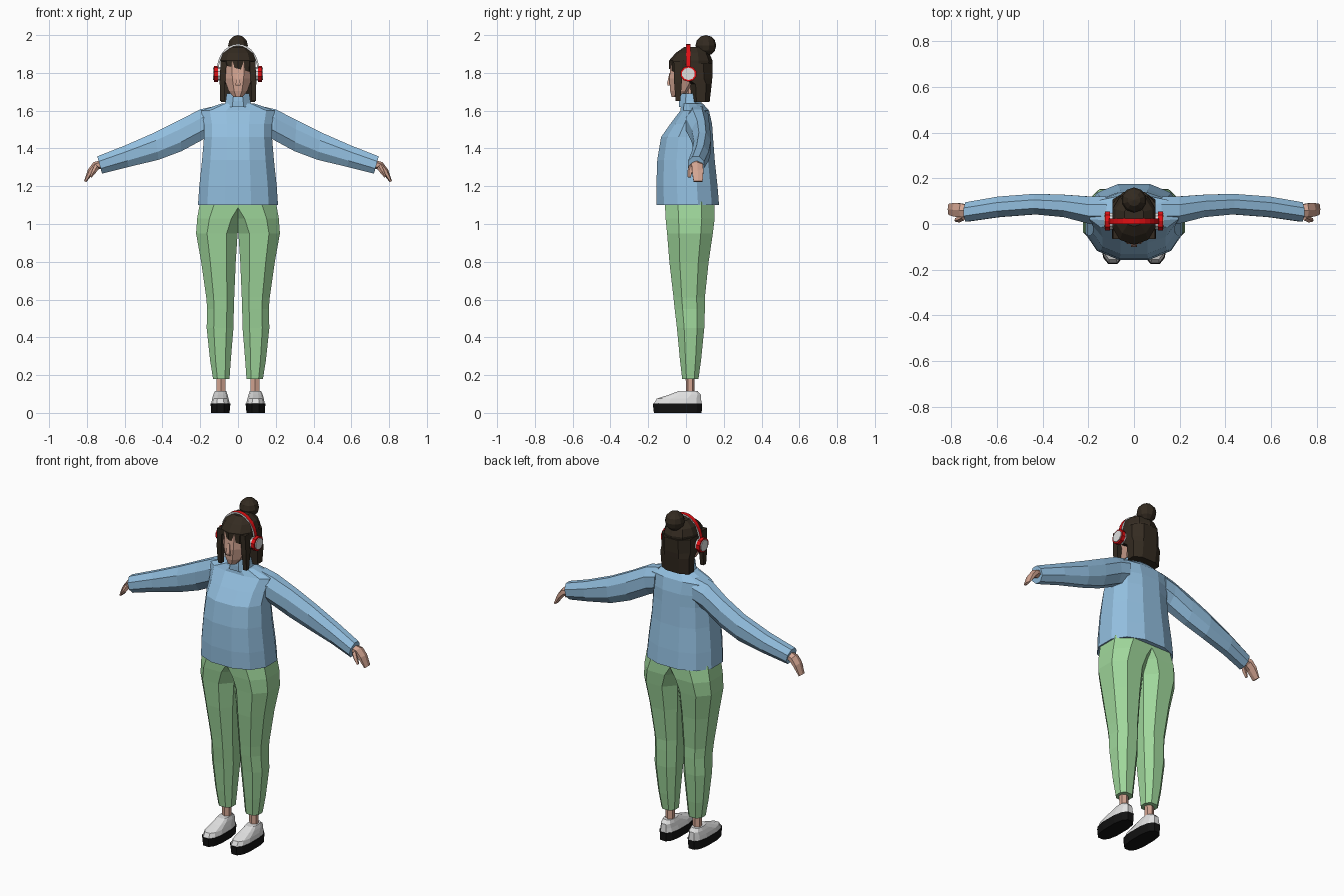
import bpy, bmesh, math
from mathutils import Vector


def material(name, rgb):
    m = bpy.data.materials.new(name)
    m.diffuse_color = (*rgb, 1)
    return m


BLUE = material("sweater blue", (0.29, 0.52, 0.74))
GREEN = material("trouser green", (0.35, 0.68, 0.33))
HAIR = material("dark brown", (0.034, 0.024, 0.015))
SKIN = material("skin", (0.66, 0.38, 0.29))
RED = material("red", (0.75, 0.005, 0.007))
WHITE = material("off white", (0.75, 0.75, 0.75))
BLACK = material("black", (0.006, 0.006, 0.006))


def finish(name, bm, mats, mirror=False):
    bmesh.ops.recalc_face_normals(bm, faces=bm.faces)
    me = bpy.data.meshes.new(name)
    bm.to_mesh(me)
    bm.free()
    for m in mats:
        me.materials.append(m)
    ob = bpy.data.objects.new(name, me)
    bpy.context.collection.objects.link(ob)
    if mirror:
        ob.modifiers.new("mirror", 'MIRROR').use_mirror_merge = False
    return ob


def unit_ring(n, p):
    """Closed outline filling the -1..1 square; smaller p is boxier."""
    pts = []
    for i in range(n):
        t = 2 * math.pi * (i + 0.5) / n
        c, s = math.cos(t), math.sin(t)
        pts.append((math.copysign(abs(c) ** p, c), math.copysign(abs(s) ** p, s)))
    mx = max(c for c, s in pts)
    my = max(s for c, s in pts)
    return [(c / mx, s / my) for c, s in pts]


def loft(name, sections, mat, n=8, p=1.0, mirror=False):
    """Skin over sections of (centre, half axis a, half axis b)."""
    bm = bmesh.new()
    rings = []
    for c, a, b in sections:
        c, a, b = Vector(c), Vector(a), Vector(b)
        rings.append([bm.verts.new(c + a * u + b * v) for u, v in unit_ring(n, p)])
    for r, s in zip(rings, rings[1:]):
        for i in range(n):
            j = (i + 1) % n
            bm.faces.new((r[i], r[j], s[j], s[i]))
    bm.faces.new(rings[0])
    bm.faces.new(rings[-1])
    return finish(name, bm, [mat], mirror)


def upright(rows):
    """Sections from (z, x0, x1, y0, y1)."""
    return [(((x0 + x1) / 2, (y0 + y1) / 2, z), ((x1 - x0) / 2, 0, 0),
             (0, (y1 - y0) / 2, 0)) for z, x0, x1, y0, y1 in rows]


def centred(rows):
    return upright([(z, -x, x, y0, y1) for z, x, y0, y1 in rows])


def sideways(rows):
    """Sections from (x top, z top, x bottom, z bottom, y0, y1)."""
    return [(((xt + xb) / 2, (y0 + y1) / 2, (zt + zb) / 2), (0, (y1 - y0) / 2, 0),
             ((xt - xb) / 2, 0, (zt - zb) / 2)) for xt, zt, xb, zb, y0, y1 in rows]


def disc(name, mat, x0, x1, r, n=10):
    rows = [((x, 0.013, 1.795), (0, r, 0), (0, 0, r)) for x in (x0, x1)]
    return loft(name, rows, mat, n, mirror=True)


# Sweater: body, collar and sleeves
loft("sweater_body", centred([
    (1.10, 0.212, -0.155, 0.175), (1.20, 0.205, -0.157, 0.167),
    (1.34, 0.19, -0.152, 0.152), (1.46, 0.18, -0.132, 0.143),
    (1.53, 0.18, -0.083, 0.138), (1.60, 0.195, -0.03, 0.122),
    (1.637, 0.09, -0.025, 0.09)]), BLUE, 12, 0.85)
loft("collar", centred([(1.62, 0.074, -0.036, 0.085), (1.65, 0.066, -0.036, 0.08),
                        (1.69, 0.06, -0.032, 0.075)]), BLUE)
loft("sleeve", sideways([
    (0.12, 1.625, 0.13, 1.47, 0.0, 0.12), (0.20, 1.607, 0.18, 1.45, 0.0, 0.12),
    (0.31, 1.55, 0.30, 1.385, 0.03, 0.128), (0.44, 1.485, 0.42, 1.34, 0.042, 0.132),
    (0.60, 1.415, 0.58, 1.302, 0.03, 0.12), (0.745, 1.358, 0.72, 1.267, 0.01, 0.095)]),
    BLUE, mirror=True)

# Hands: curved mitten of fingers plus thumb
loft("hand", sideways([
    (0.72, 1.34, 0.71, 1.295, 0.03, 0.08), (0.765, 1.327, 0.745, 1.288, 0.03, 0.09),
    (0.795, 1.288, 0.766, 1.268, 0.032, 0.092), (0.815, 1.228, 0.803, 1.222, 0.04, 0.088)]),
    SKIN, 6, mirror=True)
loft("thumb", sideways([
    (0.755, 1.318, 0.735, 1.295, 0.018, 0.045), (0.772, 1.285, 0.752, 1.272, 0.01, 0.033),
    (0.785, 1.25, 0.775, 1.246, 0.01, 0.025)]), SKIN, 5, mirror=True)

# Trousers, overlapping at the hips
loft("trouser_leg", upright([
    (0.18, 0.045, 0.132, -0.02, 0.066), (0.28, 0.038, 0.148, -0.032, 0.08),
    (0.45, 0.024, 0.166, -0.048, 0.097), (0.55, 0.022, 0.163, -0.06, 0.1),
    (0.61, 0.02, 0.168, -0.066, 0.1), (0.80, 0.012, 0.195, -0.088, 0.12),
    (0.95, 0.002, 0.222, -0.1, 0.142), (1.03, -0.03, 0.216, -0.108, 0.152),
    (1.12, -0.10, 0.20, -0.112, 0.15)]), GREEN, 8, 0.85, True)

# Ankles and shoes
loft("ankle", upright([(0.08, 0.068, 0.112, 0.0, 0.045), (0.22, 0.064, 0.114, -0.002, 0.045)]),
     SKIN, 6, mirror=True)
loft("shoe_sole", upright([(0.0, 0.045, 0.142, -0.17, 0.083), (0.05, 0.04, 0.145, -0.176, 0.085)]),
     BLACK, 12, 0.75, True)
loft("shoe_upper", upright([
    (0.05, 0.044, 0.141, -0.17, 0.082), (0.075, 0.05, 0.137, -0.155, 0.08),
    (0.098, 0.056, 0.13, -0.085, 0.078), (0.117, 0.063, 0.122, -0.035, 0.06)]),
    WHITE, 12, 0.75, True)

# Head: neck, face and nose
loft("neck", centred([(1.62, 0.042, -0.005, 0.06), (1.76, 0.042, -0.005, 0.06)]), SKIN)
loft("face", centred([
    (1.672, 0.024, -0.076, -0.03), (1.705, 0.05, -0.084, 0.03),
    (1.77, 0.073, -0.088, 0.08), (1.86, 0.076, -0.08, 0.10)]), SKIN)
loft("nose", centred([(1.732, 0.013, -0.096, -0.07), (1.745, 0.012, -0.1, -0.07),
                      (1.80, 0.005, -0.088, -0.07)]), SKIN, 4)

# Hair: crown with a slanted fringe, long back, side locks and bun
crown = centred([(1.822, 0.09, -0.089, 0.137), (1.865, 0.094, -0.09, 0.141),
                 (1.905, 0.08, -0.055, 0.122), (1.937, 0.042, -0.01, 0.085)])
crown[0] = (crown[0][0], (0.09, 0, -0.024), crown[0][2])
loft("hair_crown", crown, HAIR, 10, 0.9)
loft("hair_back", centred([
    (1.645, 0.09, 0.032, 0.125), (1.74, 0.094, 0.022, 0.136),
    (1.77, 0.095, -0.035, 0.139), (1.85, 0.093, -0.05, 0.141)]), HAIR, 8, 0.8)
loft("hair_side_lock", upright([
    (1.65, 0.073, 0.094, -0.055, -0.03), (1.75, 0.068, 0.097, -0.063, -0.022),
    (1.86, 0.06, 0.092, -0.065, -0.02)]), HAIR, 4, mirror=True)
bm = bmesh.new()
bmesh.ops.create_uvsphere(bm, u_segments=10, v_segments=6, radius=0.055)
bmesh.ops.translate(bm, verts=bm.verts, vec=(0, 0.105, 1.945))
finish("hair_bun", bm, [HAIR])

# Headphones: cushion, cup and outer cap on each side
disc("ear_cushion", WHITE, 0.088, 0.108, 0.036)
disc("ear_cup", RED, 0.106, 0.127, 0.042)
disc("ear_cap", WHITE, 0.125, 0.132, 0.033)

# Headband: red outside, pale edges and lining
bm = bmesh.new()
rows = []
for i in range(15):
    t = math.pi * i / 14
    row = []
    for k, y in ((1, 0.001), (1, 0.025), (0, 0.025), (0, 0.001)):
        row.append(bm.verts.new(((0.102 + 0.01 * k) * math.cos(t), y,
                                 1.815 + (0.128 + 0.01 * k) * math.sin(t))))
    rows.append(row)
for r, s in zip(rows, rows[1:]):
    for i in range(4):
        j = (i + 1) % 4
        bm.faces.new((r[i], r[j], s[j], s[i])).material_index = 0 if i == 0 else 1
bm.faces.new(rows[0])
bm.faces.new(rows[-1])
finish("headband", bm, [RED, WHITE])
